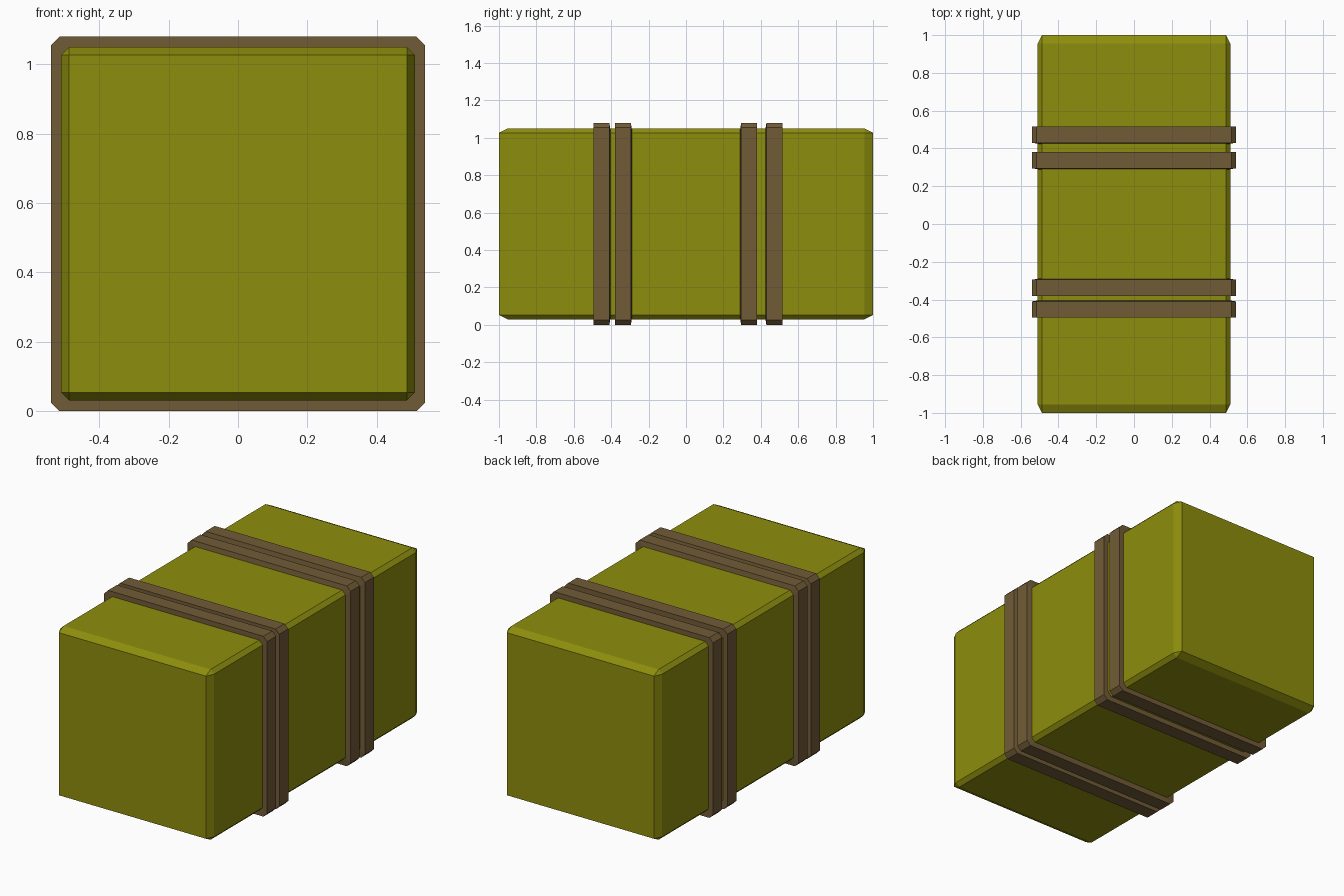
import bpy, bmesh
from mathutils import Vector

if "Cube" in bpy.data.objects:
    bpy.data.objects.remove(bpy.data.objects["Cube"])

ZC = 0.54  # height of the bale's centre


def material(name, rgb):
    m = bpy.data.materials.new(name)
    m.diffuse_color = (*rgb, 1)
    m.use_nodes = True
    m.node_tree.nodes["Principled BSDF"].inputs["Base Color"].default_value = m.diffuse_color
    return m


def finish(name, bm, mat):
    bmesh.ops.recalc_face_normals(bm, faces=bm.faces)
    me = bpy.data.meshes.new(name)
    bm.to_mesh(me)
    bm.free()
    me.materials.append(mat)
    ob = bpy.data.objects.new(name, me)
    bpy.context.collection.objects.link(ob)
    return ob


def octagon(half, cut):
    """Square outline with chamfered corners, in x and z."""
    a, b = half, half - cut
    return [(a, -b), (a, b), (b, a), (-b, a), (-a, b), (-a, -b), (-b, -a), (b, -a)]


straw = material("straw", (0.27, 0.27, 0.004))
twine = material("twine", (0.165, 0.105, 0.037))

# Bale body: chamfered cube stretched to length
bm = bmesh.new()
bmesh.ops.create_cube(bm, size=2)
bmesh.ops.bevel(bm, geom=bm.edges[:], offset=0.045, segments=1, affect='EDGES')
bmesh.ops.scale(bm, vec=Vector((0.51, 1.0, 0.51)), verts=bm.verts)
bmesh.ops.translate(bm, vec=Vector((0, 0, ZC)), verts=bm.verts)
finish("bale_body", bm, straw)


# Straps: rings round the bale, side towards the middle slightly slanted
def strap(name, y0, y1):
    slant = 0.006
    lo = y0 if y0 < 0 else y0 - slant
    hi = y1 + slant if y0 < 0 else y1
    sections = [(0.54, 0.025, y0), (0.54, 0.025, y1),
                (0.505, 0.022, hi), (0.505, 0.022, lo)]
    bm = bmesh.new()
    loops = [[bm.verts.new((x, y, z + ZC)) for x, z in octagon(h, c)]
             for h, c, y in sections]
    for i in range(4):
        p, q = loops[i], loops[(i + 1) % 4]
        for k in range(8):
            n = (k + 1) % 8
            bm.faces.new((p[k], p[n], q[n], q[k]))
    finish(name, bm, twine)


for name, y0, y1 in (("front_outer_strap", -0.495, -0.41),
                     ("front_inner_strap", -0.38, -0.295),
                     ("back_inner_strap", 0.295, 0.38),
                     ("back_outer_strap", 0.43, 0.515)):
    strap(name, y0, y1)
